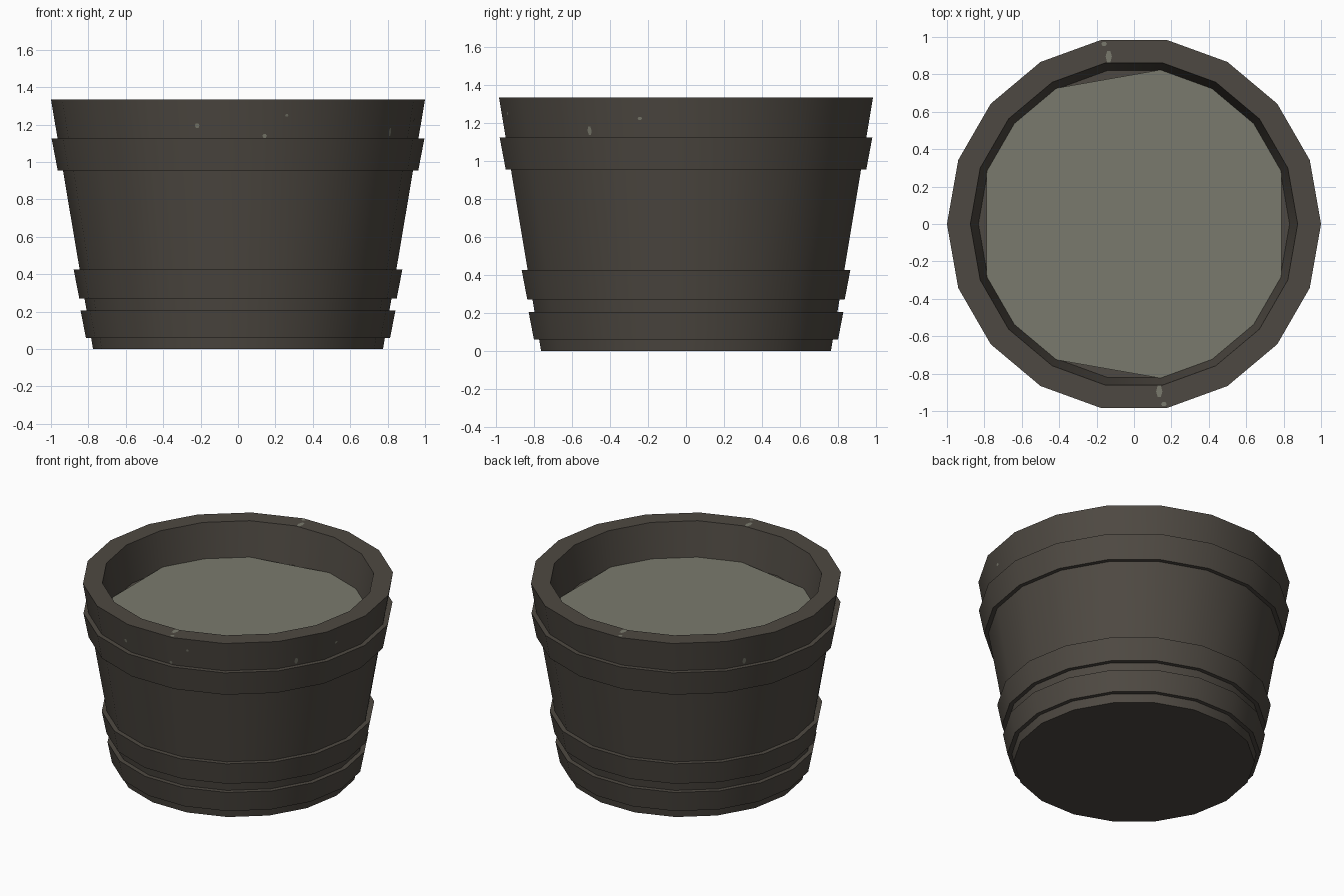
import bpy, bmesh, math
from mathutils import Vector

if "Cube" in bpy.data.objects:
    bpy.data.objects.remove(bpy.data.objects["Cube"])

SIDES = 18
SLOPE = 0.1685          # outward lean of the wall per unit height
R0 = 0.775              # radius at the ground
H = 1.335


def material(name, rgb):
    m = bpy.data.materials.new(name)
    m.diffuse_color = (*rgb, 1.0)
    m.use_nodes = True
    m.node_tree.nodes["Principled BSDF"].inputs["Base Color"].default_value = m.diffuse_color
    return m


wood = material("dark_wood", (0.076, 0.066, 0.054))
water_mat = material("murky_grey_green", (0.195, 0.195, 0.153))


def wall_r(z):
    return R0 + SLOPE * z


def finish(name, bm, mat, smooth=True):
    bmesh.ops.recalc_face_normals(bm, faces=bm.faces)
    me = bpy.data.meshes.new(name)
    bm.to_mesh(me)
    bm.free()
    me.materials.append(mat)
    ob = bpy.data.objects.new(name, me)
    bpy.context.collection.objects.link(ob)
    if smooth:
        bpy.ops.object.select_all(action='DESELECT')
        ob.select_set(True)
        bpy.context.view_layer.objects.active = ob
        bpy.ops.object.shade_smooth_by_angle(angle=math.radians(30))
    return ob


def lathe(name, profile, mat, closed):
    """Spin (r, z) points; closed joins last to first, otherwise cap both ends."""
    bm = bmesh.new()
    rings = [[bm.verts.new((r * math.cos(2 * math.pi * i / SIDES),
                            r * math.sin(2 * math.pi * i / SIDES), z))
              for i in range(SIDES)] for r, z in profile]
    pairs = list(zip(rings, rings[1:]))
    if closed:
        pairs.append((rings[-1], rings[0]))
    else:
        bm.faces.new(rings[0])
        bm.faces.new(rings[-1])
    for a, b in pairs:
        for i in range(SIDES):
            j = (i + 1) % SIDES
            bm.faces.new((a[i], a[j], b[j], b[i]))
    return finish(name, bm, mat)


# Tub body with a thick rim and recessed inside
WATER_Z = 1.095
lathe("tub_body", [(R0, 0), (1.0, H), (0.875, H), (0.832, WATER_Z - 0.02)], wood, False)

# Three hoops around the outside
for name, z0, z1 in (("lower_hoop", 0.06, 0.205),
                     ("middle_hoop", 0.27, 0.425),
                     ("upper_hoop", 0.955, 1.125)):
    lathe(name, [(wall_r(z0) - 0.01, z0), (wall_r(z0) + 0.028, z0),
                 (wall_r(z1) + 0.032, z1), (wall_r(z1) - 0.01, z1)], wood, True)

# Water surface
bm = bmesh.new()
bmesh.ops.create_circle(bm, cap_ends=True, segments=SIDES, radius=0.838)
for v in bm.verts:
    a = round(math.atan2(v.co.y, v.co.x) / (2 * math.pi / SIDES)) * 2 * math.pi / SIDES
    v.co = (0.838 * math.cos(a), 0.838 * math.sin(a), WATER_Z)
bm.faces.ensure_lookup_table()
if bm.faces[0].normal.z < 0:
    bmesh.ops.reverse_faces(bm, faces=bm.faces[:])
finish("water_surface", bm, water_mat, False)


def chip(name, center, u, v, w, h):
    """Thin six-sided worn patch lying in the plane of u and v."""
    n = u.cross(v).normalized()
    bm = bmesh.new()
    ring = [bm.verts.new(center + n * 0.002 + u * (w * math.cos(k * math.pi / 3))
                         + v * (h * math.sin(k * math.pi / 3))) for k in range(6)]
    bm.faces.new(ring)
    me = bpy.data.meshes.new(name)
    bm.to_mesh(me)
    bm.free()
    me.materials.append(water_mat)
    bpy.context.collection.objects.link(bpy.data.objects.new(name, me))


# Worn patches on the rim, repeated on the opposite side
for s in (1, -1):
    chip("rim_chip", Vector((0.135 * s, -0.895 * s, H)), Vector((1, 0, 0)),
         Vector((0, 1, 0)), 0.017, 0.035)
    chip("rim_edge_chip", Vector((0.16 * s, -0.963 * s, H)), Vector((1, 0, 0)),
         Vector((0, 1, 0)), 0.015, 0.013)

# Small worn patches on the wall: direction in degrees, height, half sizes
for deg, z, w, h in ((-103, 1.195, 0.014, 0.014), (-81.5, 1.14, 0.012, 0.012),
                     (-74.5, 1.25, 0.009, 0.009), (-32, 1.16, 0.013, 0.025),
                     (148, 1.16, 0.013, 0.025), (-14.5, 1.225, 0.012, 0.01)):
    mid = math.radians(math.floor(deg / 20) * 20 + 10)
    a = math.radians(deg)
    r = wall_r(z) * math.cos(math.radians(10)) / math.cos(a - mid)
    u = Vector((-math.sin(mid), math.cos(mid), 0))
    lean = SLOPE * math.cos(math.radians(10))
    v = Vector((lean * math.cos(mid), lean * math.sin(mid), 1)).normalized()
    chip("wall_chip", Vector((r * math.cos(a), r * math.sin(a), z)), u, v, w, h)
